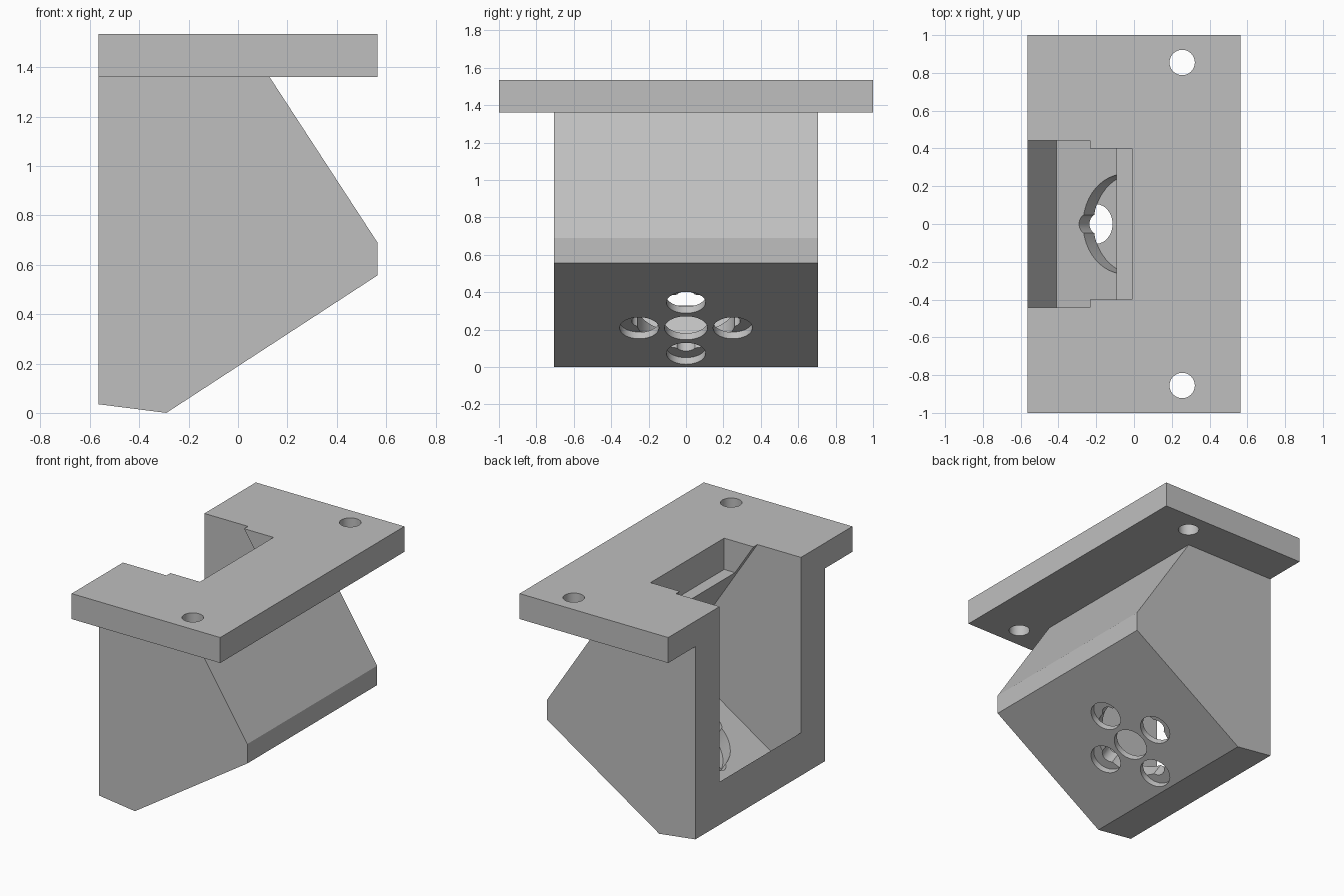
import bpy, bmesh, math
from mathutils import Matrix, Vector

if "Cube" in bpy.data.objects:
    bpy.data.objects.remove(bpy.data.objects["Cube"], do_unlink=True)

grey = bpy.data.materials.new("plain grey")
grey.use_nodes = True
COLOUR = (0.52, 0.52, 0.52, 1)
grey.diffuse_color = COLOUR
grey.node_tree.nodes["Principled BSDF"].inputs["Base Color"].default_value = COLOUR

# Tilted frame: x runs up the sloping floor, z is the floor normal
TILT = Matrix.Rotation(-math.radians(33.2), 4, 'Y')


def finish(bm, name, matrix=Matrix()):
    bmesh.ops.transform(bm, matrix=matrix, verts=bm.verts)
    bmesh.ops.recalc_face_normals(bm, faces=bm.faces)
    mesh = bpy.data.meshes.new(name)
    bm.to_mesh(mesh)
    bm.free()
    mesh.materials.append(grey)
    ob = bpy.data.objects.new(name, mesh)
    bpy.context.collection.objects.link(ob)
    return ob


def prism(name, profile, half_width, matrix=Matrix()):
    """Side profile in x and z, extruded evenly across y."""
    bm = bmesh.new()
    face = bm.faces.new([bm.verts.new((x, -half_width, z)) for x, z in profile])
    ext = bmesh.ops.extrude_face_region(bm, geom=[face])["geom"]
    bmesh.ops.translate(bm, vec=(0, 2 * half_width, 0),
                        verts=[v for v in ext if isinstance(v, bmesh.types.BMVert)])
    return finish(bm, name, matrix)


def box(name, x0, x1, z0, z1, half_width, matrix=Matrix()):
    return prism(name, [(x0, z0), (x1, z0), (x1, z1), (x0, z1)], half_width, matrix)


def cylinder(name, x, y, z0, z1, radius, matrix=Matrix()):
    bm = bmesh.new()
    bmesh.ops.create_cone(bm, cap_ends=True, segments=48, radius1=radius,
                          radius2=radius, depth=z1 - z0)
    place = Matrix.Translation(Vector((x, y, (z0 + z1) / 2)))
    return finish(bm, name, matrix @ place)


def cut(target, cutters):
    bpy.context.view_layer.objects.active = target
    for c in cutters:
        c.hide_render = True
        mod = target.modifiers.new("cut", 'BOOLEAN')
        mod.operation = 'DIFFERENCE'
        mod.solver = 'EXACT'
        mod.object = c
        bpy.ops.object.modifier_apply(modifier=mod.name)


# Solid parts
body = prism("housing_body", [(-0.565, 0.035), (-0.29, 0), (0.565, 0.557), (0.565, 0.69),
                              (0.128, 1.36), (-0.565, 1.36)], 0.705)
plate = box("mounting_plate", -0.565, 0.565, 1.36, 1.535, 1.0)

# Tilted pocket open to the back, and the opening through the plate
pocket = box("pocket_cutter", -0.292, 0.645, 0.302, 2.6, 0.442, TILT)
opening = box("opening_cutter", -0.7, -0.01, 1.32, 1.8, 0.40)

# Bolt holes in the plate
bolts = [cylinder("bolt_cutter", 0.255, s * 0.855, 1.2, 1.7, 0.067) for s in (-1, 1)]

# Round recess in the floor with four notches, met by five holes from below
CENTRE = 0.14
recess = [cylinder("recess_cutter", CENTRE, 0, 0.2, 0.4, 0.265, TILT)]
holes = [cylinder("hole_cutter", CENTRE, 0, 0.0, 0.21, 0.115, TILT)]
for i in range(4):
    dx, dy = math.cos(i * math.pi / 2), math.sin(i * math.pi / 2)
    recess.append(cylinder("notch_cutter", CENTRE + 0.235 * dx, 0.235 * dy,
                           0.19, 0.41, 0.055, TILT))
    holes.append(cylinder("hole_cutter", CENTRE + 0.25 * dx, 0.25 * dy,
                          0.0, 0.201, 0.105, TILT))

cut(body, [pocket, opening] + recess + holes)
cut(plate, [pocket, opening] + bolts)
for c in [pocket, opening] + bolts + recess + holes:
    bpy.data.objects.remove(c, do_unlink=True)

# Smooth hole walls, crisp edges
for ob in (body, plate):
    bpy.ops.object.select_all(action='DESELECT')
    ob.select_set(True)
    bpy.context.view_layer.objects.active = ob
    bpy.ops.object.shade_smooth_by_angle(angle=math.radians(30))
